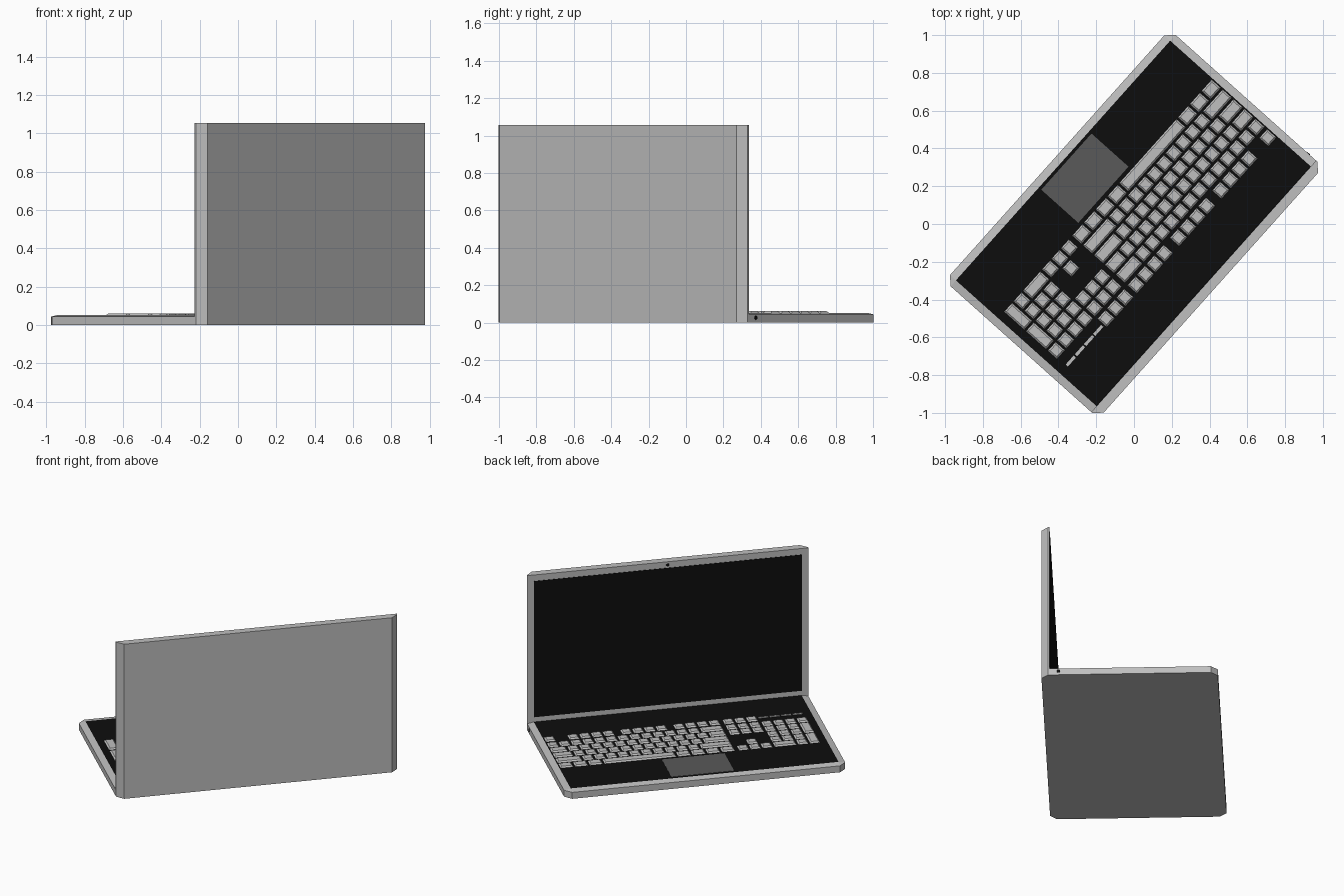
import bpy, bmesh, math
from mathutils import Matrix, Vector

if "Cube" in bpy.data.objects:
    bpy.data.objects.remove(bpy.data.objects["Cube"])

# The laptop is laid out in its own axes (x = typist's right, y = towards the lid), then turned
TURN = Matrix.Rotation(math.radians(228.2), 4, 'Z')
HALF_W, HALF_D, CUT = 0.893, 0.546, 0.042
RIM_Z, DECK_Z, KEY_Z, LID_TOP = 0.044, 0.052, 0.061, 1.055
LID_FRONT = 0.495


def material(name, value):
    m = bpy.data.materials.new(name)
    m.use_nodes = True
    colour = (value, value, value, 1)
    m.diffuse_color = colour
    m.node_tree.nodes["Principled BSDF"].inputs["Base Color"].default_value = colour
    return m


silver = material("silver", 0.52)
black = material("black", 0.004)
dark_grey = material("dark grey", 0.1)


def finish(name, bm, *mats):
    bm.transform(TURN)
    bmesh.ops.recalc_face_normals(bm, faces=bm.faces)
    mesh = bpy.data.meshes.new(name)
    bm.to_mesh(mesh)
    bm.free()
    for m in mats:
        mesh.materials.append(m)
    obj = bpy.data.objects.new(name, mesh)
    bpy.context.collection.objects.link(obj)
    return obj


def hull(points):
    bm = bmesh.new()
    for p in points:
        bm.verts.new(p)
    bmesh.ops.convex_hull(bm, input=bm.verts)
    bmesh.ops.dissolve_limit(bm, angle_limit=0.01, verts=bm.verts, edges=bm.edges)
    return bm


def add_block(bm, lo, hi, taper=0.0):
    """Box between two corners, its top drawn in by taper."""
    rings = []
    for z, t in ((lo[2], 0), (hi[2], taper)):
        x0, x1, y0, y1 = lo[0] + t, hi[0] - t, lo[1] + t, hi[1] - t
        rings.append([bm.verts.new((x, y, z)) for x, y in ((x0, y0), (x1, y0), (x1, y1), (x0, y1))])
    bottom, top = rings
    bm.faces.new(bottom[::-1])
    bm.faces.new(top)
    for i in range(4):
        j = (i + 1) % 4
        bm.faces.new((bottom[i], bottom[j], top[j], top[i]))


def block(name, lo, hi, mat):
    bm = bmesh.new()
    add_block(bm, lo, hi)
    return finish(name, bm, mat)


def disc(name, radius, depth, place, mat):
    bm = bmesh.new()
    bmesh.ops.create_cone(bm, cap_ends=True, segments=12, radius1=radius, radius2=radius,
                          depth=depth, matrix=place)
    return finish(name, bm, mat)


# Base: cut corners, sloping silver rim, black deck
outline = []
for sx in (-1, 1):
    for sy in (-1, 1):
        outline += [(sx * (HALF_W - CUT), sy * HALF_D), (sx * HALF_W, sy * (HALF_D - CUT))]
deck = [(sx * (HALF_W - CUT), sy * (HALF_D - CUT), DECK_Z) for sx in (-1, 1) for sy in (-1, 1)]
bm = hull([(x, y, z) for x, y in outline for z in (0, RIM_Z)] + deck)
for f in bm.faces:
    if all(v.co.z > DECK_Z - 0.001 for v in f.verts):
        f.material_index = 1
finish("base", bm, silver, black)

# Lid: upright slab with cut rear corners
lid_outline = [(s * x, y) for s in (-1, 1) for x, y in
               ((HALF_W, LID_FRONT), (HALF_W, HALF_D - CUT), (HALF_W - CUT, HALF_D))]
finish("lid", hull([(x, y, z) for x, y in lid_outline for z in (0, LID_TOP)]), silver)

# Screen and camera
block("screen", (CUT - HALF_W, LID_FRONT - 0.003, 0.085),
      (HALF_W - CUT, LID_FRONT + 0.002, LID_TOP - CUT), black)
disc("camera", 0.01, 0.006, Matrix.Translation((0, LID_FRONT, LID_TOP - 0.021))
     @ Matrix.Rotation(math.pi / 2, 4, 'X'), black)

# Trackpad and side socket
block("trackpad", (-0.207, -0.487, DECK_Z - 0.002), (0.192, -0.224, DECK_Z + 0.002), dark_grey)
disc("side_socket", 0.011, 0.006, Matrix.Translation((-HALF_W, 0.44, 0.026))
     @ Matrix.Rotation(math.pi / 2, 4, 'Y'), black)

# Keyboard
UNIT, ROW, GAP, FIRST_ROW = 0.0747, 0.0775, 0.005, -0.17
MAIN, NAV, PAD = -0.85, 0.285, 0.512
keys = bmesh.new()


def key(x, row, wide=1.0, tall=1.0):
    """Key whose left edge is at x; row 0 is nearest the typist."""
    y = FIRST_ROW + (row - 0.5) * ROW
    add_block(keys, (x + GAP, y + GAP, DECK_Z - 0.001),
              (x + wide * UNIT - GAP, y + tall * ROW - GAP, KEY_Z), 0.01)


def key_row(x, row, widths):
    for w in widths:
        key(x, row, w)
        x += w * UNIT


# Main block
key_row(MAIN, 0, [1.25] * 3 + [6.25] + [1.25] * 4)
key_row(MAIN, 1, [2.25] + [1] * 10 + [2.75])
key_row(MAIN, 2, [1.75] + [1] * 11 + [2.25])
key_row(MAIN, 3, [1.5] + [1] * 12 + [1.5])
key_row(MAIN, 4, [1] * 13 + [2])

# Function row in groups
TOP = 5.08
key(MAIN, TOP)
for start in (2, 6.5, 11):
    key_row(MAIN + start * UNIT, TOP, [1] * 4)
key_row(NAV, TOP, [1] * 3)

# Navigation and arrow keys
for row in (0, 3, 4):
    key_row(NAV, row, [1] * 3)
key(NAV + UNIT, 1)

# Number pad
key_row(PAD, 0, [2, 1])
for row in (1, 2, 3):
    key_row(PAD, row, [1] * 3)
key_row(PAD, 4, [1] * 4)
for row in (0, 2):
    key(PAD + 3 * UNIT, row, 1, 2)
finish("keys", keys, silver)

# Indicator strips
strips = bmesh.new()
for i in range(4):
    x = PAD + 0.002 + i * 0.0725
    add_block(strips, (x, 0.226, DECK_Z - 0.001), (x + 0.064, 0.242, DECK_Z + 0.004))
finish("indicator_strips", strips, silver)
